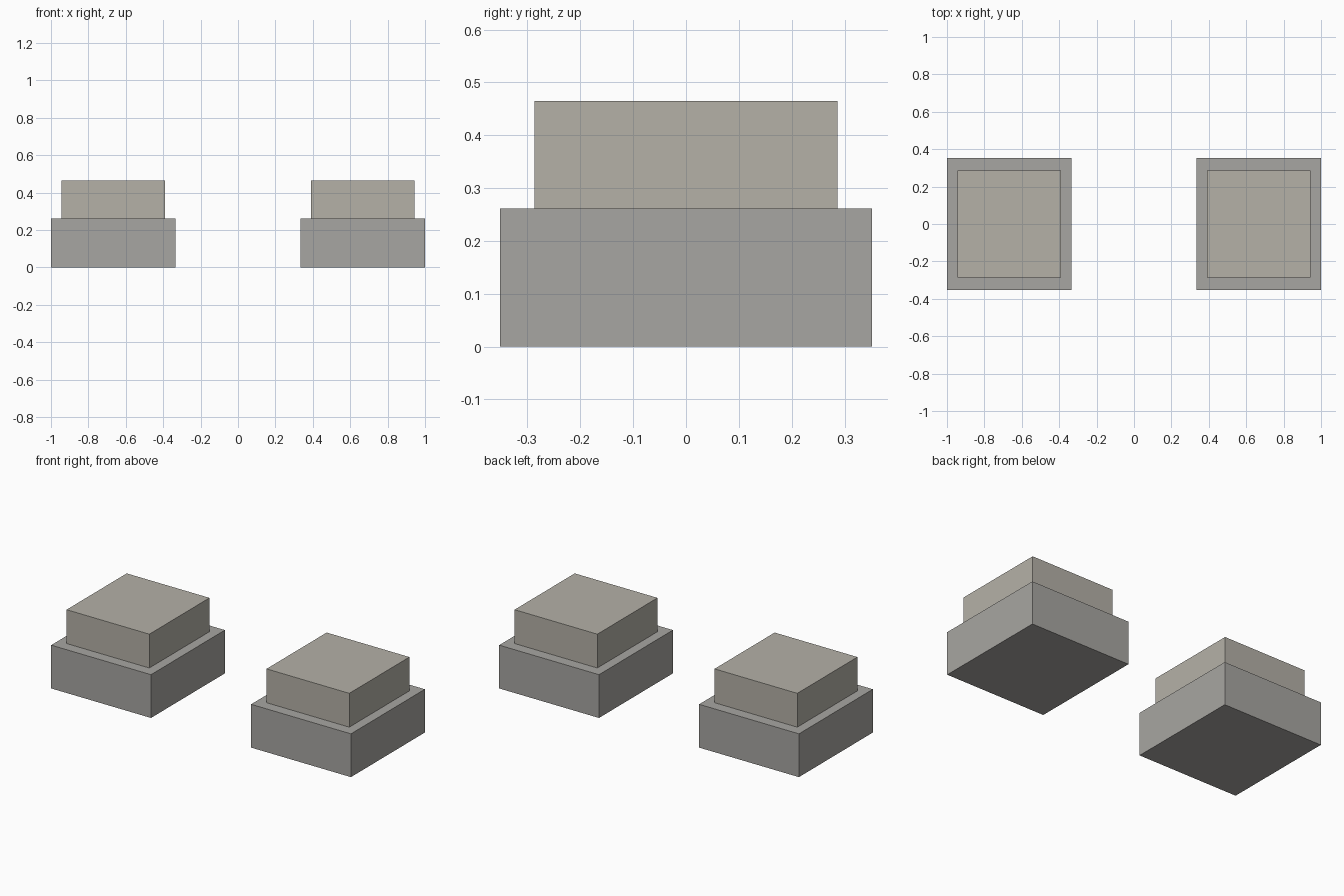
import bpy

if "Cube" in bpy.data.objects:
    bpy.data.objects.remove(bpy.data.objects["Cube"])


def material(name, color):
    m = bpy.data.materials.new(name)
    m.diffuse_color = (*color, 1)
    m.use_nodes = True
    m.node_tree.nodes["Principled BSDF"].inputs["Base Color"].default_value = m.diffuse_color
    return m


def box(name, center, size, mat):
    bpy.ops.mesh.primitive_cube_add(size=1, location=center)
    ob = bpy.context.object
    ob.name = name
    ob.scale = size
    bpy.ops.object.transform_apply(location=False, rotation=False, scale=True)
    ob.data.materials.append(mat)


base_mat = material("grey_stone", (0.39, 0.38, 0.36))
top_mat = material("pale_stone", (0.46, 0.44, 0.39))

# Two matching stepped pedestals, left and right
for side, s in (("left", -1), ("right", 1)):
    # wide lower block
    box(f"{side}_base", (s * 0.667, 0, 0.1305), (0.666, 0.704, 0.261), base_mat)
    # narrower upper block standing on it
    box(f"{side}_upper_block", (s * 0.667, 0, 0.363), (0.552, 0.573, 0.204), top_mat)
